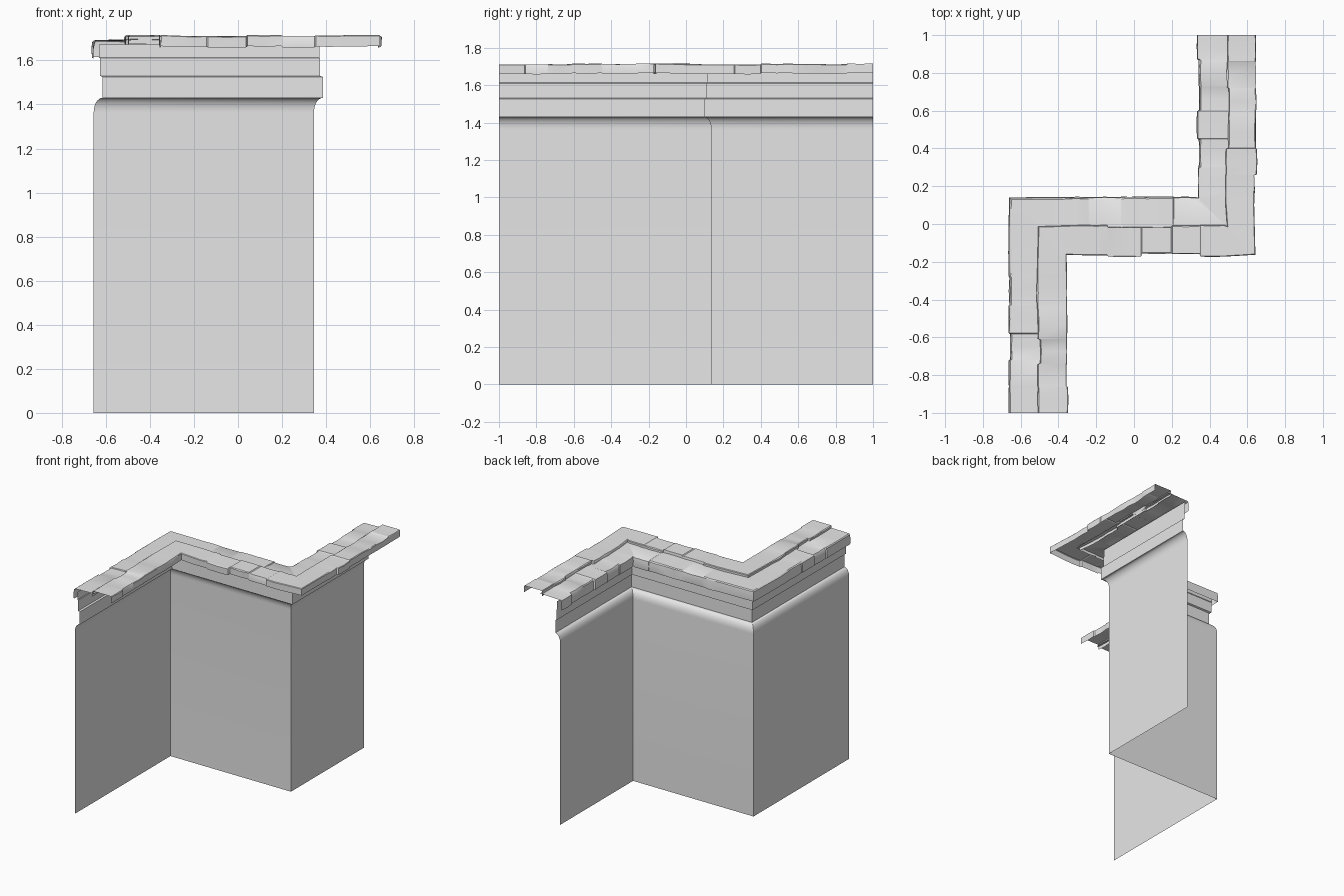
import bpy
import bmesh
import math
import random

random.seed(4)
cube = bpy.data.objects.get("Cube")
if cube:
    bpy.data.objects.remove(cube, do_unlink=True)

stone = bpy.data.materials.new("grey stone")
stone.use_nodes = True
GREY = (0.8, 0.8, 0.8, 1)
stone.diffuse_color = GREY
stone.node_tree.nodes["Principled BSDF"].inputs["Base Color"].default_value = GREY

# Plan of the wall: two side legs joined by a cross leg
LEFT, RIGHT, CROSS, END = -0.655, 0.345, 0.135, 1.0


def place(leg, along, d, z):
    """Point at distance d in front of the wall; along=None is the leg's end corner."""
    if leg == 0:
        return (LEFT + d, CROSS - d if along is None else along, z)
    if leg == 1:
        return (RIGHT + d if along is None else along, CROSS - d, z)
    return (RIGHT + d, along, z)


def sweep(name, stations):
    """Skin an open sheet through (leg, along, profile) stations."""
    bm = bmesh.new()
    rows = [[bm.verts.new(place(leg, s, d, z)) for d, z in prof]
            for leg, s, prof in stations]
    for a, b in zip(rows, rows[1:]):
        for i in range(len(a) - 1):
            bm.faces.new((a[i], b[i], b[i + 1], a[i + 1]))
    mesh = bpy.data.meshes.new(name)
    bm.to_mesh(mesh)
    bm.free()
    mesh.materials.append(stone)
    obj = bpy.data.objects.new(name, mesh)
    bpy.context.collection.objects.link(obj)
    bpy.ops.object.select_all(action='DESELECT')
    obj.select_set(True)
    bpy.context.view_layer.objects.active = obj
    bpy.ops.object.shade_smooth_by_angle(angle=math.radians(30))
    return obj


# Wall sheet with a cove and two stepped bands
cove = [(0.04 * (1 - math.cos(t)), 1.365 + 0.065 * math.sin(t))
        for t in (math.pi / 2 * i / 8 for i in range(9))]
wall = [(0, 0)] + cove + [(0.04, 1.525), (0.028, 1.53), (0.028, 1.61),
                          (0.024, 1.613), (0.024, 1.672)]
sweep("wall_with_moulding", [(0, -END, wall), (0, None, wall),
                             (1, None, wall), (2, END, wall)])


def worn(profile, amount):
    """Shift the profile points a little, keeping lips upright."""
    back, front = (random.uniform(-1, 1) * amount for _ in range(2))
    drop = random.uniform(0, 0.006)
    mid = (profile[0][0] + profile[-1][0]) / 2
    return [(d + (back if d < mid else front), z - drop) for d, z in profile]


def stone_row(name, profile, breaks, amount):
    """Row of worn stones; breaks holds the joints on each leg."""
    stations = []
    for leg, joints in enumerate(breaks):
        shape = worn(profile, amount)
        for a, b in zip(joints, joints[1:]):
            shape = worn(profile, amount)
            dent = [(d + random.uniform(-0.004, 0.004), z - random.uniform(0, 0.003))
                    for d, z in shape]
            stations += [(leg, a + 0.003, shape), (leg, (a + b) / 2, dent),
                         (leg, b - 0.003, shape)]
        if leg < 2:
            stations.append((leg, None, profile))
    # Square, flush ends
    stations[0] = (0, -END, stations[0][2])
    stations[-1] = (2, END, stations[-1][2])
    sweep(name, stations)


# Low back row and raised overhanging front row of capping stones
stone_row("back_capping_stones",
          [(-0.004, 1.615), (-0.006, 1.655), (-0.002, 1.686), (0.006, 1.692), (0.165, 1.697)],
          [(-1, -0.72, -0.58, -0.43, -0.28, -0.02),
           (-0.37, -0.24, -0.07, 0.08, 0.21, 0.33),
           (0.16, 0.3, 0.45, 0.6, 0.73, 0.87, 1)], 0.006)
stone_row("front_capping_stones",
          [(0.148, 1.675), (0.148, 1.711), (0.152, 1.716), (0.294, 1.716),
           (0.298, 1.712), (0.298, 1.665)],
          [(-1, -0.86, -0.74, -0.61, -0.45, -0.28),
           (-0.26, -0.14, 0.04, 0.2, 0.35, 0.48),
           (0.1, 0.26, 0.4, 0.57, 0.72, 0.86, 1)], 0.01)
